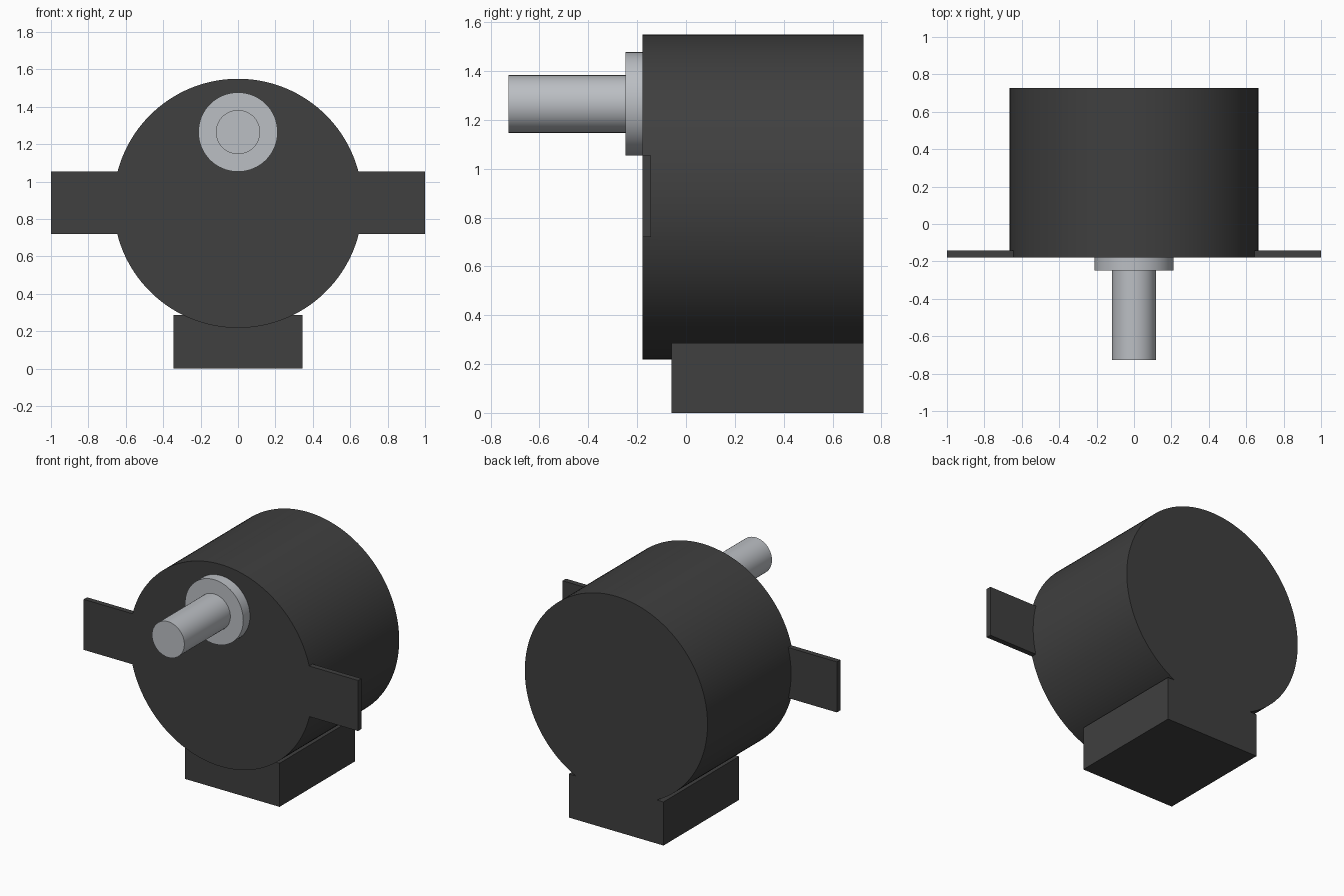
import bpy, math

if "Cube" in bpy.data.objects:
    bpy.data.objects.remove(bpy.data.objects["Cube"])


def material(name, rgb):
    m = bpy.data.materials.new(name)
    m.diffuse_color = (*rgb, 1)
    m.use_nodes = True
    m.node_tree.nodes["Principled BSDF"].inputs["Base Color"].default_value = m.diffuse_color
    return m


dark = material("dark_housing", (0.05, 0.05, 0.05))
steel = material("steel", (0.5, 0.52, 0.55))


def cylinder(name, radius, y0, y1, z, mat, sides=96):
    bpy.ops.mesh.primitive_cylinder_add(
        vertices=sides, radius=radius, depth=y1 - y0,
        location=(0, (y0 + y1) / 2, z), rotation=(math.pi / 2, 0, 0))
    ob = bpy.context.object
    ob.name = name
    ob.data.materials.append(mat)
    return ob


def box(name, x0, x1, y0, y1, z0, z1):
    bpy.ops.mesh.primitive_cube_add(
        size=1, location=((x0 + x1) / 2, (y0 + y1) / 2, (z0 + z1) / 2))
    ob = bpy.context.object
    ob.name = name
    ob.scale = (x1 - x0, y1 - y0, z1 - z0)
    ob.data.materials.append(dark)
    return ob


def smooth(ob):
    bpy.ops.object.select_all(action='DESELECT')
    ob.select_set(True)
    bpy.context.view_layer.objects.active = ob
    bpy.ops.object.shade_smooth_by_angle(angle=math.radians(30))


FRONT, BACK = -0.178, 0.727

# Round gearbox housing
housing = cylinder("motor_housing", 0.666, FRONT, BACK, 0.884, dark, 128)

# Mounting ears and terminal block, flush with the housing ends
additions = [
    box("mounting_ears", -1, 1, FRONT, -0.143, 0.72, 1.053),
    box("terminal_block", -0.345, 0.345, -0.06, BACK, 0, 0.287),
]
for part in additions:
    bpy.context.view_layer.objects.active = housing
    union = housing.modifiers.new(part.name, 'BOOLEAN')
    union.operation = 'UNION'
    union.solver = 'EXACT'
    union.object = part
    bpy.ops.object.modifier_apply(modifier=union.name)
    bpy.data.objects.remove(part)

# Offset bearing collar and output shaft
collar = cylinder("shaft_collar", 0.212, -0.248, FRONT, 1.265, steel, 64)
shaft = cylinder("output_shaft", 0.118, -0.727, -0.248, 1.265, steel, 48)

for ob in (housing, collar, shaft):
    smooth(ob)
